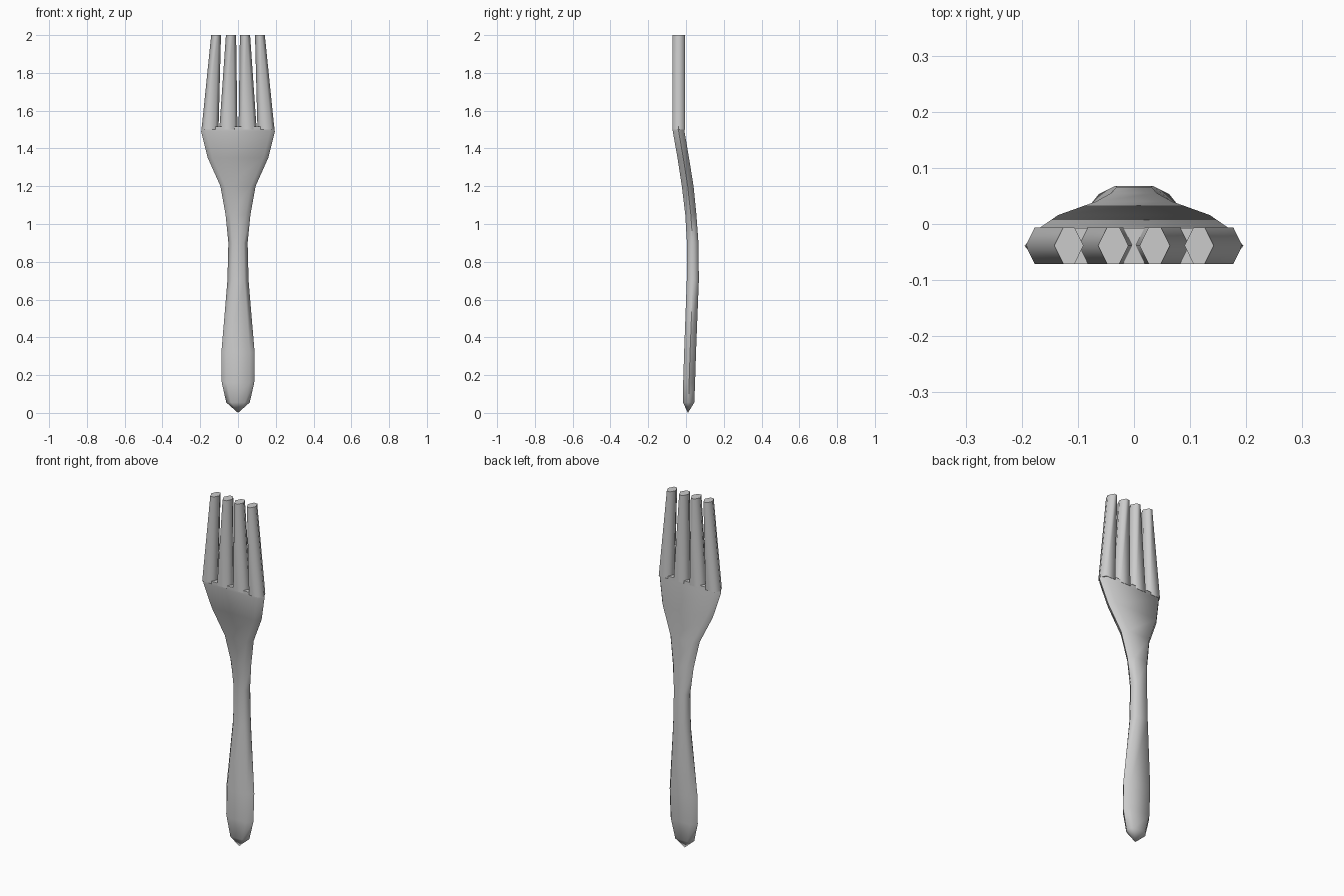
import bpy, bmesh, math

if "Cube" in bpy.data.objects:
    bpy.data.objects.remove(bpy.data.objects["Cube"])

steel = bpy.data.materials.new("brushed steel")
steel.diffuse_color = (0.6, 0.6, 0.6, 1)
steel.use_nodes = True
steel.node_tree.nodes["Principled BSDF"].inputs["Base Color"].default_value = steel.diffuse_color


def section(left, right, front, back, z, bevel):
    """Hexagonal outline: flat front and back, pointed rounded sides."""
    mid = (front + back) / 2
    return [(left, mid, z), (left + bevel, front, z), (right - bevel, front, z),
            (right, mid, z), (right - bevel, back, z), (left + bevel, back, z)]


def loft(name, rings):
    bm = bmesh.new()
    loops = [[bm.verts.new(p) for p in ring] for ring in rings]
    for a, b in zip(loops, loops[1:]):
        for i in range(6):
            j = (i + 1) % 6
            bm.faces.new((a[i], a[j], b[j], b[i]))
    bm.faces.new(loops[0][::-1])
    bm.faces.new(loops[-1])
    bmesh.ops.remove_doubles(bm, verts=bm.verts, dist=0.0005)
    bmesh.ops.recalc_face_normals(bm, faces=bm.faces)
    mesh = bpy.data.meshes.new(name)
    bm.to_mesh(mesh)
    bm.free()
    mesh.materials.append(steel)
    obj = bpy.data.objects.new(name, mesh)
    bpy.context.collection.objects.link(obj)
    bpy.context.view_layer.objects.active = obj
    obj.select_set(True)
    bpy.ops.object.shade_smooth_by_angle(angle=math.radians(70))
    obj.select_set(False)
    return obj


# Handle, neck and palm: height, half width, front y, back y
profile = [
    (0.00, 0.000, 0.010, 0.010),
    (0.055, 0.062, -0.016, 0.044),
    (0.16, 0.086, -0.015, 0.048),
    (0.32, 0.088, -0.010, 0.053),
    (0.70, 0.056, 0.004, 0.068),
    (0.90, 0.051, 0.005, 0.066),
    (1.05, 0.066, -0.004, 0.055),
    (1.20, 0.093, -0.022, 0.040),
    (1.35, 0.160, -0.045, 0.016),
    (1.49, 0.195, -0.070, -0.008),
    (1.515, 0.192, -0.071, -0.007),
]
loft("handle_and_palm",
     [section(-w, w, f, b, z, min(0.025, w * 0.4)) for z, w, f, b in profile])

# Tines: inner and outer x at the base, then at the tip
tines = {"inner": (0.003, 0.099, 0.010, 0.064),
         "outer": (0.103, 0.193, 0.090, 0.142)}
for name, (in0, out0, in1, out1) in tines.items():
    for side, label in ((-1, "left"), (1, "right")):
        rings = []
        for z, a, b in ((1.50, in0, out0), (2.0, in1, out1)):
            lo, hi = sorted((side * a, side * b))
            rings.append(section(lo, hi, -0.071, -0.006, z, 0.016))
        loft(f"{label}_{name}_tine", rings)
